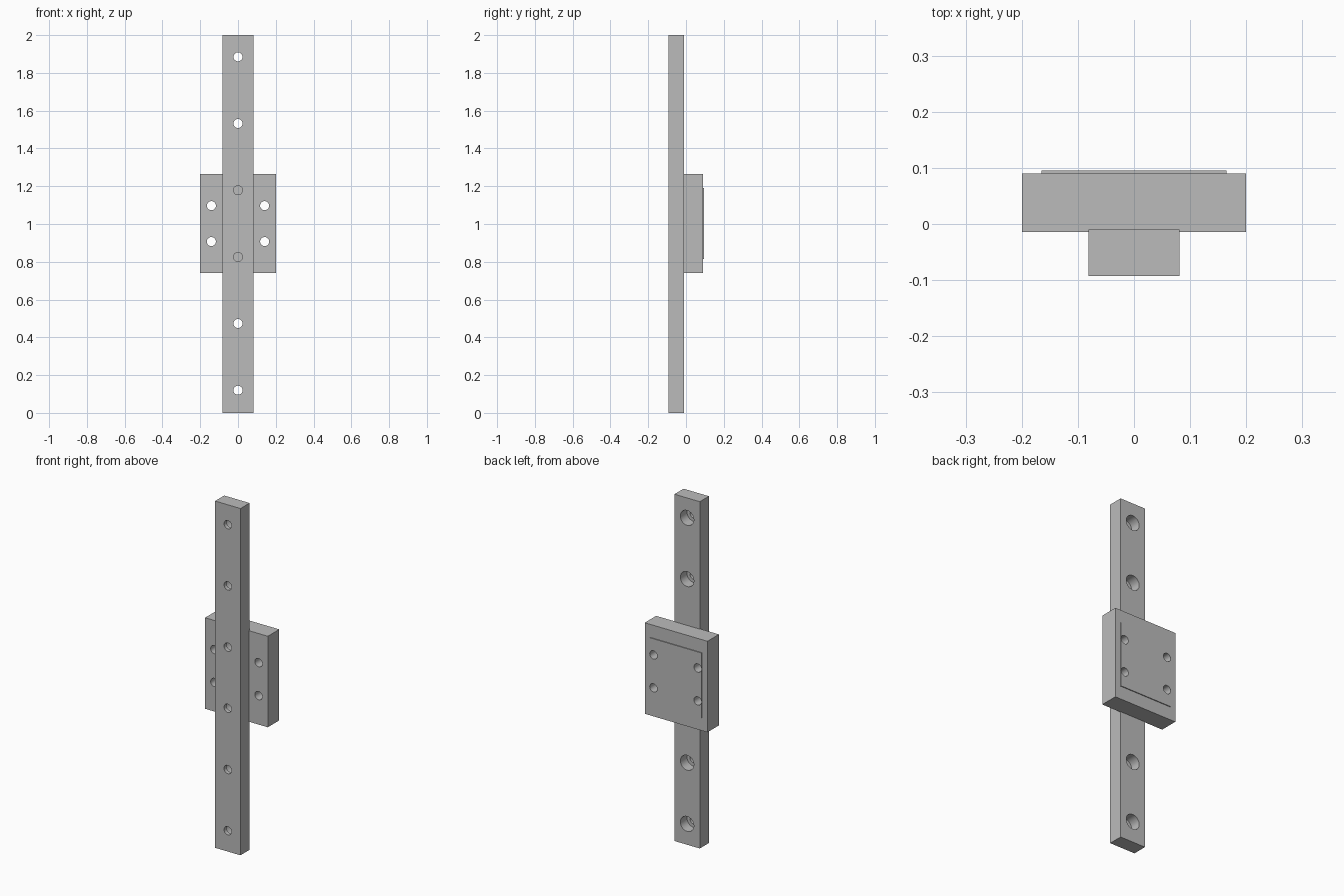
import bpy, bmesh, math
from mathutils import Matrix, Vector

if "Cube" in bpy.data.objects:
    bpy.data.objects.remove(bpy.data.objects["Cube"], do_unlink=True)

steel = bpy.data.materials.new("grey steel")
steel.use_nodes = True
grey = (0.5, 0.5, 0.5, 1)
steel.diffuse_color = grey
steel.node_tree.nodes["Principled BSDF"].inputs["Base Color"].default_value = grey


def new_object(name, bm):
    mesh = bpy.data.meshes.new(name)
    bm.to_mesh(mesh)
    bm.free()
    mesh.materials.append(steel)
    obj = bpy.data.objects.new(name, mesh)
    bpy.context.collection.objects.link(obj)
    return obj


def block(name, half_width, y0, y1, z0, z1):
    bm = bmesh.new()
    size = Vector((2 * half_width, y1 - y0, z1 - z0))
    centre = Vector((0, (y0 + y1) / 2, (z0 + z1) / 2))
    bmesh.ops.create_cube(bm, size=1, matrix=Matrix.Translation(centre) @ Matrix.Diagonal(size).to_4x4())
    return new_object(name, bm)


def drill(obj, spots, radius, y0, y1):
    """Cut round holes along y, centred on the (x, z) spots."""
    bm = bmesh.new()
    turn = Matrix.Rotation(math.pi / 2, 4, "X")
    for x, z in spots:
        bmesh.ops.create_cone(bm, cap_ends=True, segments=32, radius1=radius, radius2=radius,
                              depth=y1 - y0, matrix=Matrix.Translation((x, (y0 + y1) / 2, z)) @ turn)
    cutter = new_object("hole_cutter", bm)
    cutter.hide_render = True
    mod = obj.modifiers.new("holes", "BOOLEAN")
    mod.operation = "DIFFERENCE"
    mod.solver = "EXACT"
    mod.object = cutter
    select(obj)
    bpy.ops.object.modifier_apply(modifier=mod.name)
    bpy.data.objects.remove(cutter, do_unlink=True)


def select(obj):
    bpy.ops.object.select_all(action="DESELECT")
    obj.select_set(True)
    bpy.context.view_layer.objects.active = obj


# Long rail with counterbored screw holes opening to the back
rail = block("rail", 0.081, -0.093, -0.01, 0, 2)
rail_spots = [(0, 0.12 + 0.353 * i) for i in range(6)]
drill(rail, rail_spots, 0.024, -0.2, 0.1)
drill(rail, rail_spots, 0.043, -0.07, 0.1)

# Sliding carriage and its thin raised back plate, sharing four through holes
carriage = block("carriage", 0.2, -0.014, 0.09, 0.74, 1.265)
plate = block("carriage_back_plate", 0.165, 0.088, 0.095, 0.815, 1.19)
mount_spots = [(x, z) for x in (-0.141, 0.141) for z in (0.907, 1.097)]
for part in (carriage, plate):
    drill(part, mount_spots, 0.024, -0.2, 0.2)

# Smooth hole walls, crisp edges
for part in (rail, carriage, plate):
    select(part)
    bpy.ops.object.shade_smooth_by_angle(angle=math.radians(30))
